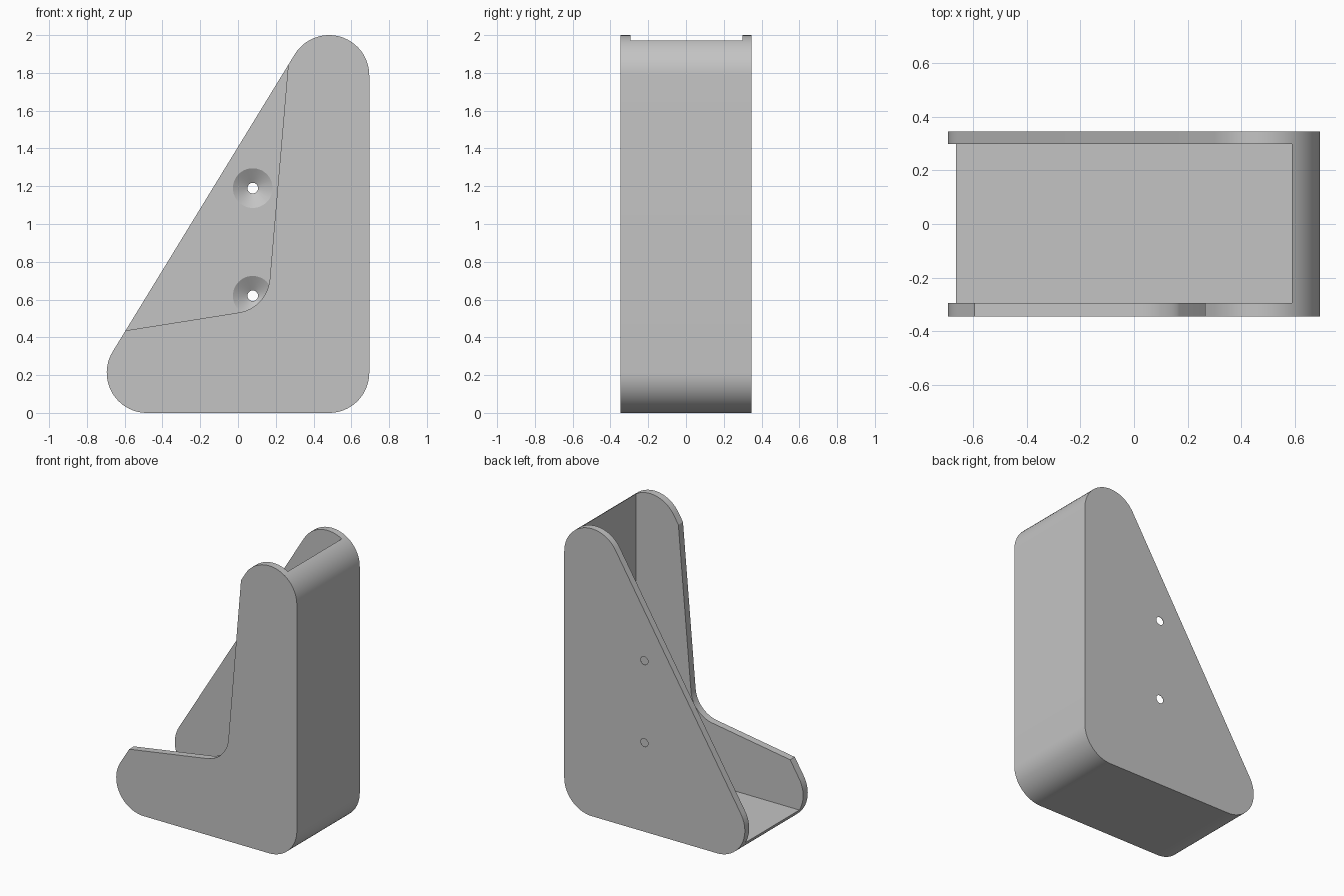
import bpy, bmesh, math
from mathutils import Vector

if "Cube" in bpy.data.objects:
    bpy.data.objects.remove(bpy.data.objects["Cube"])

W = 0.346            # half depth of the bracket
R = 0.213            # outer corner radius
INNER_FRONT, INNER_BACK = -0.295, 0.298

grey = bpy.data.materials.new("light grey")
grey.diffuse_color = (0.55, 0.55, 0.55, 1)
grey.use_nodes = True
grey.node_tree.nodes["Principled BSDF"].inputs["Base Color"].default_value = grey.diffuse_color


def rounded(corners, seg=24):
    """Fillet each (x, z, radius) corner of a polygon."""
    pts, n = [], len(corners)
    for i, (x, z, r) in enumerate(corners):
        p = Vector((x, z))
        if r == 0:
            pts.append(p)
            continue
        a = (Vector(corners[i - 1][:2]) - p).normalized()
        b = (Vector(corners[(i + 1) % n][:2]) - p).normalized()
        half = a.angle(b) / 2
        c = p + (a + b).normalized() * (r / math.sin(half))
        u = p + a * (r / math.tan(half)) - c
        v = p + b * (r / math.tan(half)) - c
        sweep = u.angle(v)
        for k in range(seg + 1):
            t = k / seg
            pts.append(c + (u * math.sin((1 - t) * sweep) + v * math.sin(t * sweep)) / math.sin(sweep))
    return pts


def to_object(name, bm):
    bmesh.ops.recalc_face_normals(bm, faces=bm.faces)
    me = bpy.data.meshes.new(name)
    bm.to_mesh(me)
    bm.free()
    me.materials.append(grey)
    ob = bpy.data.objects.new(name, me)
    bpy.context.collection.objects.link(ob)
    return ob


def prism(name, pts, y0, y1):
    """Extrude an x-z outline from y0 to y1."""
    bm = bmesh.new()
    a = [bm.verts.new((p[0], y0, p[1])) for p in pts]
    b = [bm.verts.new((p[0], y1, p[1])) for p in pts]
    bm.faces.new(a)
    bm.faces.new(b[::-1])
    for i in range(len(a)):
        j = (i + 1) % len(a)
        bm.faces.new((a[i], a[j], b[j], b[i]))
    return to_object(name, bm)


def lathe(name, x, z, rings, seg=48):
    """Closed round cutter along y from (y, radius) rings."""
    bm = bmesh.new()
    loops = [[bm.verts.new((x + r * math.cos(2 * math.pi * k / seg), y,
                            z + r * math.sin(2 * math.pi * k / seg))) for k in range(seg)]
             for y, r in rings]
    for a, b in zip(loops, loops[1:]):
        for i in range(seg):
            j = (i + 1) % seg
            bm.faces.new((a[i], a[j], b[j], b[i]))
    bm.faces.new(loops[0])
    bm.faces.new(loops[-1][::-1])
    return to_object(name, bm)


# Outer body: rounded triangle, given by tangent corners around three arc centres
cx, zb, zt = 0.695 - R, R, 2 - R
d = Vector((2 * cx, zt - zb)).normalized()
nrm = Vector((-d.y, d.x))
q = Vector((-cx, zb)) + nrm * R
slope = d.y / d.x
low_left = (q.x - q.y / slope, 0, R)
top = (0.695, q.y + (0.695 - q.x) * slope, R)
body = prism("bracket_body", rounded([low_left, (0.695, 0, R), top]), -W, W)

# Cavity leaving a floor, a side wall and two cheeks
cavity = prism("cavity_cutter", [(-2, 0.105), (0.59, 0.105), (0.59, 3), (-2, 3)],
               INNER_FRONT, INNER_BACK)

# Swept L-shaped opening in the front cheek
opening = prism("front_opening_cutter",
                rounded([(-1.2, 0.340, 0), (0.155, 0.555, 0.195), (0.265, 1.835, 0), (0.265, 3, 0),
                         (-1.2, 3, 0)]), -0.6, -0.2)

# Countersunk screw holes in the back cheek
holes = [lathe("screw_hole_cutter", 0.078, z,
               [(INNER_BACK - 0.02, 0.105), (INNER_BACK, 0.105), (W - 0.002, 0.028), (W + 0.05, 0.028)])
         for z in (0.62, 1.19)]

for cutter in [cavity, opening] + holes:
    m = body.modifiers.new(cutter.name, 'BOOLEAN')
    m.operation, m.solver, m.object = 'DIFFERENCE', 'EXACT', cutter
    bpy.context.view_layer.objects.active = body
    bpy.ops.object.modifier_apply(modifier=m.name)
    bpy.data.objects.remove(cutter)

# Smooth the rounded corners, keep hard edges
bpy.ops.object.select_all(action='DESELECT')
body.select_set(True)
bpy.context.view_layer.objects.active = body
bpy.ops.object.shade_smooth_by_angle(angle=math.radians(20))
